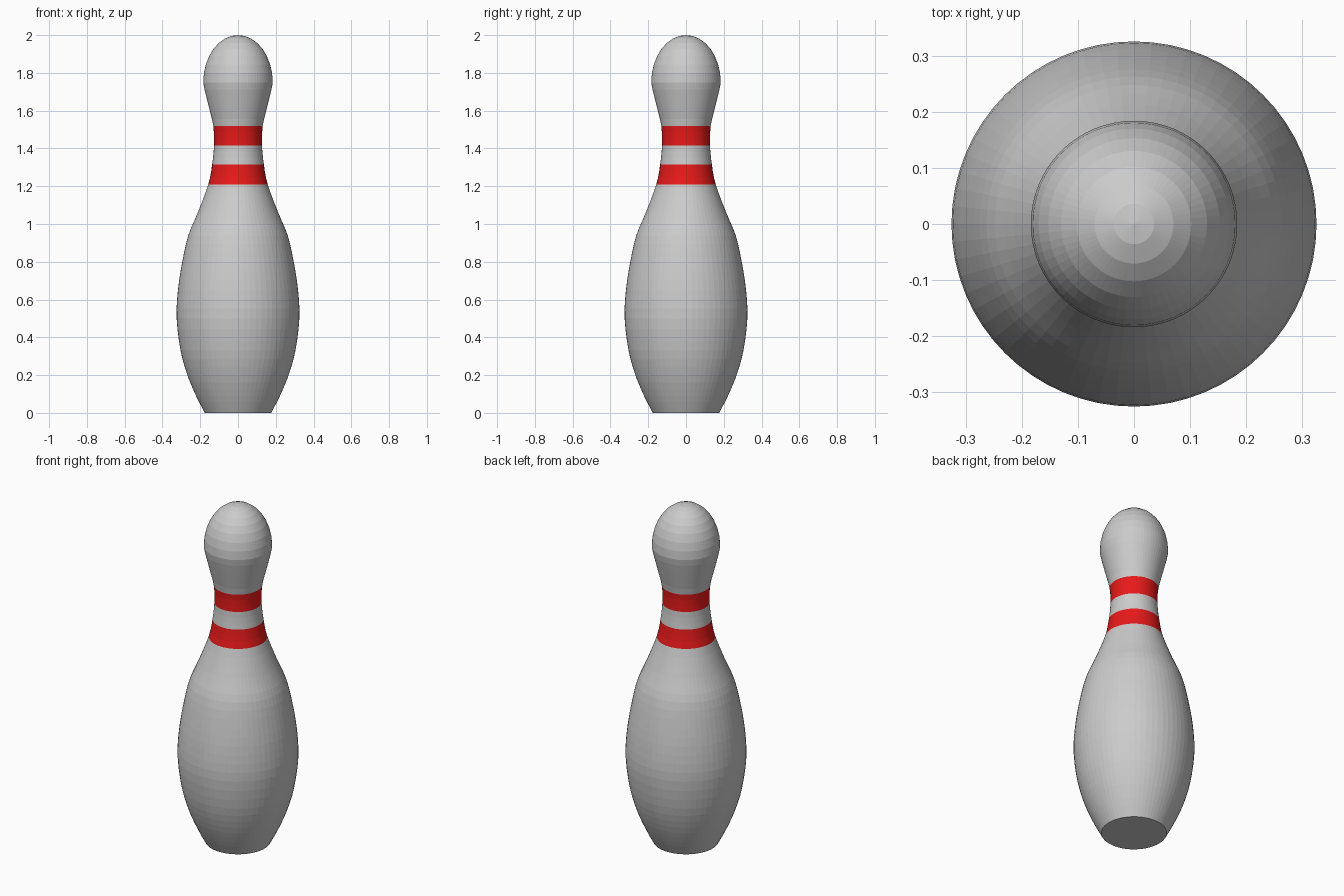
import bpy, bmesh, math
from mathutils import Vector

if "Cube" in bpy.data.objects:
    bpy.data.objects.remove(bpy.data.objects["Cube"])

SIDES = 64
STEPS = 3

# Silhouette (radius, height) from base to widest part of the head
KEYS = [(0.176, 0.0), (0.222, 0.09), (0.268, 0.2), (0.304, 0.33), (0.325, 0.5),
        (0.318, 0.65), (0.295, 0.8), (0.263, 0.94), (0.213, 1.06), (0.157, 1.21),
        (0.137, 1.315), (0.127, 1.415), (0.131, 1.52), (0.157, 1.63), (0.184, 1.75)]


def smooth_profile(keys):
    p = [Vector(k) for k in keys]
    p = [2 * p[0] - p[1]] + p + [Vector((0.175, 1.83))]
    out = []
    for i in range(1, len(p) - 2):
        a, b, c, d = p[i - 1:i + 3]
        for s in range(STEPS):
            t = s / STEPS
            out.append(0.5 * (2 * b + (c - a) * t + (2 * a - 5 * b + 4 * c - d) * t * t
                              + (3 * b - a - 3 * c + d) * t ** 3))
    return out


profile = smooth_profile(KEYS)

# Rounded crown of the head
for i in range(8):
    a = math.pi / 2 * i / 8
    profile.append(Vector((0.184 * math.cos(a), 1.75 + 0.25 * math.sin(a))))

# Lathe the silhouette into a closed body
bm = bmesh.new()
rings = []
for r, z in profile:
    rings.append([bm.verts.new((r * math.cos(2 * math.pi * k / SIDES),
                                r * math.sin(2 * math.pi * k / SIDES), z))
                  for k in range(SIDES)])
for lo, hi in zip(rings, rings[1:]):
    for k in range(SIDES):
        n = (k + 1) % SIDES
        bm.faces.new((lo[k], lo[n], hi[n], hi[k]))
bm.faces.new(rings[0][::-1])
tip = bm.verts.new((0, 0, 2))
for k in range(SIDES):
    bm.faces.new((rings[-1][k], rings[-1][(k + 1) % SIDES], tip))

# Two painted neck stripes
for f in bm.faces:
    z = f.calc_center_median().z
    if 1.21 < z < 1.315 or 1.415 < z < 1.52:
        f.material_index = 1

mesh = bpy.data.meshes.new("bowling_pin")
bm.to_mesh(mesh)
bm.free()
for name, color in (("body_grey", (0.8, 0.8, 0.8, 1)), ("stripe_red", (0.8, 0.01, 0.01, 1))):
    m = bpy.data.materials.new(name)
    m.diffuse_color = color
    m.use_nodes = True
    m.node_tree.nodes["Principled BSDF"].inputs["Base Color"].default_value = m.diffuse_color
    mesh.materials.append(m)
bpy.context.collection.objects.link(bpy.data.objects.new("bowling_pin", mesh))
